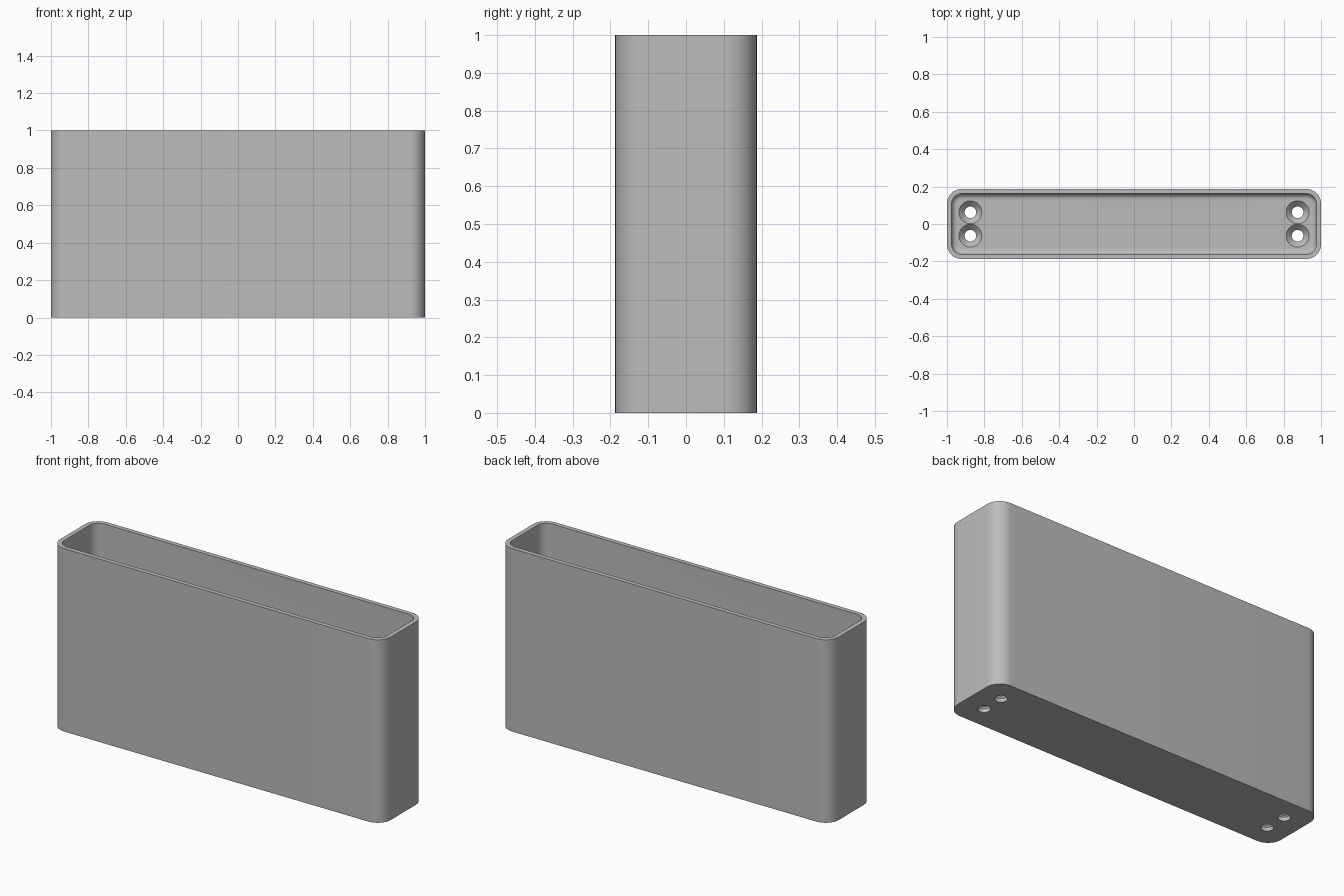
import bpy, bmesh, math

cube = bpy.data.objects.get("Cube")
if cube:
    bpy.data.objects.remove(cube, do_unlink=True)

LENGTH, DEPTH, HEIGHT = 2.0, 0.375, 1.0
WALL, FLOOR, CORNER, FILLET = 0.025, 0.05, 0.08, 0.03
HOLE_R, SINK_R = 0.031, 0.061

grey = bpy.data.materials.new("plain grey")
grey.use_nodes = True
colour = (0.5, 0.5, 0.5, 1)
grey.diffuse_color = colour
grey.node_tree.nodes["Principled BSDF"].inputs["Base Color"].default_value = colour


def make_object(name, bm):
    bmesh.ops.recalc_face_normals(bm, faces=bm.faces)
    mesh = bpy.data.meshes.new(name)
    bm.to_mesh(mesh)
    bm.free()
    mesh.materials.append(grey)
    obj = bpy.data.objects.new(name, mesh)
    bpy.context.collection.objects.link(obj)
    return obj


def rounded_ring(bm, inset, z, steps=12):
    """Rounded rectangle, inset from the outer outline."""
    r = CORNER - inset
    cx, cy = LENGTH / 2 - CORNER, DEPTH / 2 - CORNER
    ring = []
    for quarter, (sx, sy) in enumerate(((1, 1), (-1, 1), (-1, -1), (1, -1))):
        for i in range(steps + 1):
            a = math.pi / 2 * (quarter + i / steps)
            ring.append(bm.verts.new((sx * cx + r * math.cos(a),
                                      sy * cy + r * math.sin(a), z)))
    return ring


def circle_ring(bm, x, y, r, z, sides=48):
    return [bm.verts.new((x + r * math.cos(math.tau * i / sides),
                          y + r * math.sin(math.tau * i / sides), z))
            for i in range(sides)]


def loft(bm, rings):
    """Closed skin through a stack of rings, capped at both ends."""
    for a, b in zip(rings, rings[1:]):
        n = len(a)
        for i in range(n):
            j = (i + 1) % n
            bm.faces.new((a[i], a[j], b[j], b[i]))
    bm.faces.new(rings[0])
    bm.faces.new(rings[-1])


# Open box: outside wall, rim, inside wall, filleted floor
profile = [(0, 0), (0, HEIGHT), (WALL, HEIGHT)]
for i in range(9):
    a = math.pi / 2 * i / 8
    profile.append((WALL + FILLET * (1 - math.cos(a)),
                    FLOOR + FILLET * (1 - math.sin(a))))
bm = bmesh.new()
loft(bm, [rounded_ring(bm, inset, z) for inset, z in profile])
box = make_object("open_box", bm)

# Countersunk screw holes, two at each end of the floor
bm = bmesh.new()
sink_bottom = FLOOR - (SINK_R - HOLE_R)
for x in (-0.875, 0.875):
    for y in (-0.0625, 0.0625):
        loft(bm, [circle_ring(bm, x, y, r, z) for r, z in (
            (HOLE_R, -0.05), (HOLE_R, sink_bottom),
            (SINK_R, FLOOR), (SINK_R, FLOOR + 0.05))])
cutter = make_object("screw_hole_cutter", bm)
cutter.hide_render = True

cut = box.modifiers.new("screw holes", "BOOLEAN")
cut.operation = "DIFFERENCE"
cut.solver = "EXACT"
cut.object = cutter
bpy.context.view_layer.objects.active = box
box.select_set(True)
bpy.ops.object.modifier_apply(modifier=cut.name)
bpy.data.objects.remove(cutter, do_unlink=True)
bpy.ops.object.shade_smooth_by_angle(angle=math.radians(30))
